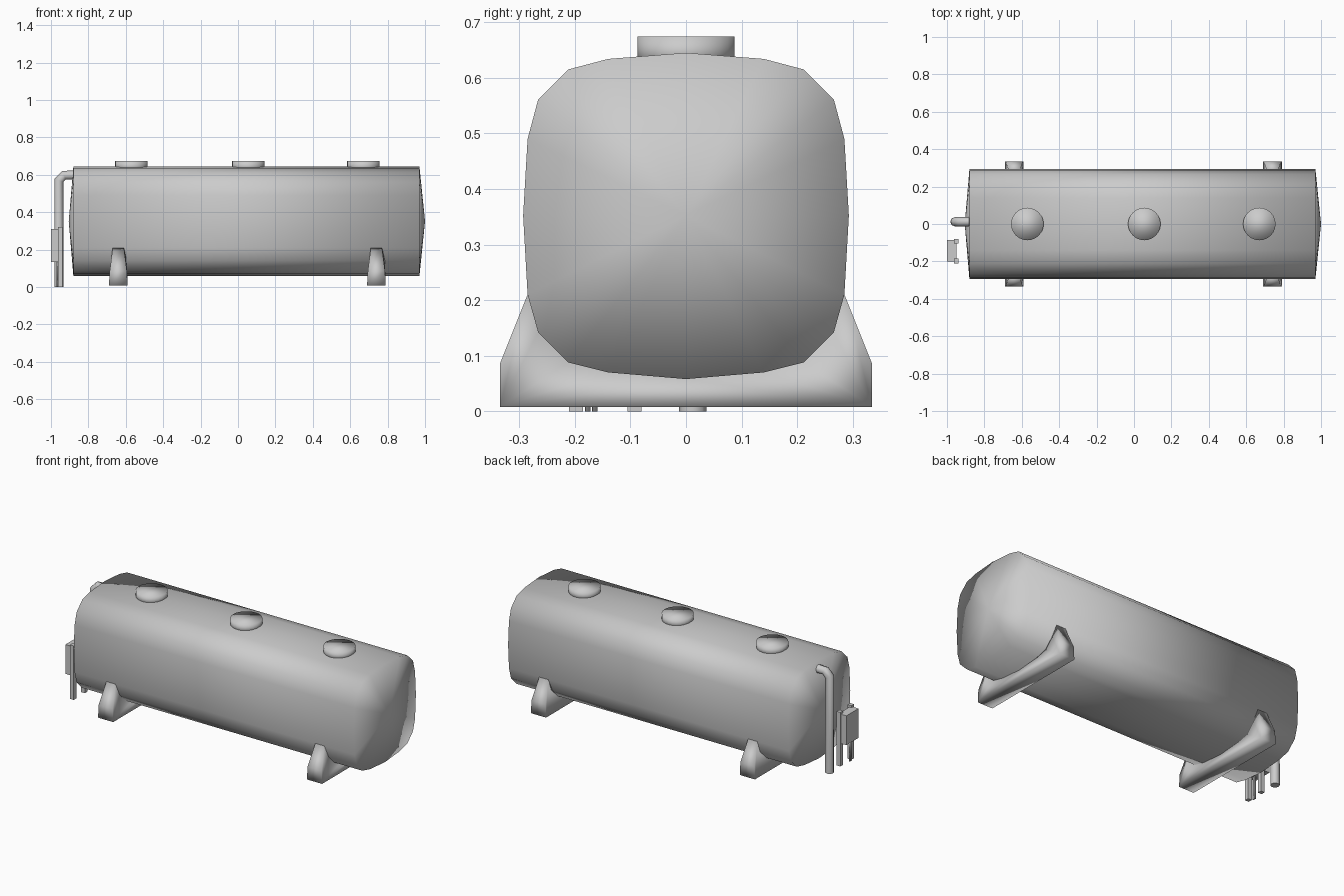
import bpy, bmesh, math
from mathutils import Matrix

if "Cube" in bpy.data.objects:
    bpy.data.objects.remove(bpy.data.objects["Cube"])


def finish(bm, name, smooth=True):
    bmesh.ops.recalc_face_normals(bm, faces=bm.faces)
    for f in bm.faces:
        f.smooth = smooth
    me = bpy.data.meshes.new(name)
    bm.to_mesh(me)
    bm.free()
    ob = bpy.data.objects.new(name, me)
    bpy.context.collection.objects.link(ob)
    return ob


def cylinder(name, x, y, z0, z1, r, sides, smooth=True, turn=0):
    bm = bmesh.new()
    mat = Matrix.Translation((x, y, (z0 + z1) / 2)) @ Matrix.Rotation(turn, 4, 'Z')
    bmesh.ops.create_cone(bm, cap_ends=True, segments=sides, radius1=r, radius2=r,
                          depth=z1 - z0, matrix=mat)
    return finish(bm, name, smooth)


def box(name, lo, hi):
    bm = bmesh.new()
    mid = [(a + b) / 2 for a, b in zip(lo, hi)]
    size = [b - a for a, b in zip(lo, hi)]
    bmesh.ops.create_cube(bm, size=1, matrix=Matrix.Translation(mid) @ Matrix.Diagonal((*size, 1)))
    return finish(bm, name, False)


def mirrored(half):
    # half runs top to bottom with its first and last points on y = 0
    return half + [(-y, z) for y, z in reversed(half[1:-1])]


# Tank shell: rounded-square section with shallow pointed ends
tank_half = [(0, .645), (.14, .634), (.212, .615), (.266, .561), (.285, .49), (.293, .352),
             (.285, .21), (.266, .142), (.212, .088), (.14, .07), (0, .058)]
section = mirrored(tank_half)
bm = bmesh.new()
rings = [[bm.verts.new((x, y, z)) for y, z in section] for x in (-.88, .97)]
tips = [bm.verts.new((x, 0, .352)) for x in (-.905, 1.0)]
n = len(section)
for i in range(n):
    j = (i + 1) % n
    bm.faces.new((rings[0][i], rings[0][j], rings[1][j], rings[1][i]))
    for ring, tip in zip(rings, tips):
        bm.faces.new((ring[i], ring[j], tip))
finish(bm, "tank_shell")

# Manhole lids along the top
for i, x in enumerate((-.57, .055, .67)):
    cylinder(f"manhole_{i + 1}", x, 0, .62, .674, .087, 24)

# Saddle supports, tapering towards the tips that hug the tank
outer = [(.335, .085, .046), (.335, .008, .05)]
cradle = [(y, z, .03 if z > .2 else .045) for y, z in tank_half[6:]]
half = cradle[::-1] + outer
loop = half + [(-y, z, w) for y, z, w in reversed(half[1:])]
for name, cx in (("saddle_left", -.64), ("saddle_right", .74)):
    bm = bmesh.new()
    sides = [[bm.verts.new((cx + s * w, y, z)) for y, z, w in loop] for s in (-1, 1)]
    for i in range(len(loop)):
        j = (i + 1) % len(loop)
        bm.faces.new((sides[0][i], sides[0][j], sides[1][j], sides[1][i]))
    # Side faces are split into strips under the cradle and at the tips
    for s in sides:
        bm.faces.new(s)
    bmesh.ops.triangulate(bm, faces=[f for f in bm.faces if len(f.verts) > 4])
    finish(bm, name)

# Fill pipe with a chamfered elbow into the tank end
cu = bpy.data.curves.new("fill_pipe_path", 'CURVE')
cu.dimensions = '3D'
cu.bevel_depth = .025
cu.bevel_resolution = 2
cu.use_fill_caps = True
path = [(-.957, 0), (-.957, .57), (-.93, .598), (-.87, .598)]
sp = cu.splines.new('POLY')
sp.points.add(len(path) - 1)
for p, (x, z) in zip(sp.points, path):
    p.co = (x, .012, z, 1)
tmp = bpy.data.objects.new("fill_pipe_path", cu)
bpy.context.collection.objects.link(tmp)
bpy.context.view_layer.update()
me = bpy.data.meshes.new_from_object(tmp.evaluated_get(bpy.context.evaluated_depsgraph_get()))
bpy.data.objects.remove(tmp)
me.name = "fill_pipe"
me.shade_smooth()
bpy.context.collection.objects.link(bpy.data.objects.new("fill_pipe", me))

# Control box on two posts, with thin conduits going to the ground
box("control_box", (-1.0, -.2, .135), (-.948, -.085, .31))
for i, y in enumerate((-.198, -.093)):
    box(f"box_post_{i + 1}", (-.963, y - .0125, 0), (-.938, y + .0125, .322))
for i, y in enumerate((-.177, -.164)):
    cylinder(f"conduit_{i + 1}", -.967, y, 0, .14, .005, 6)
